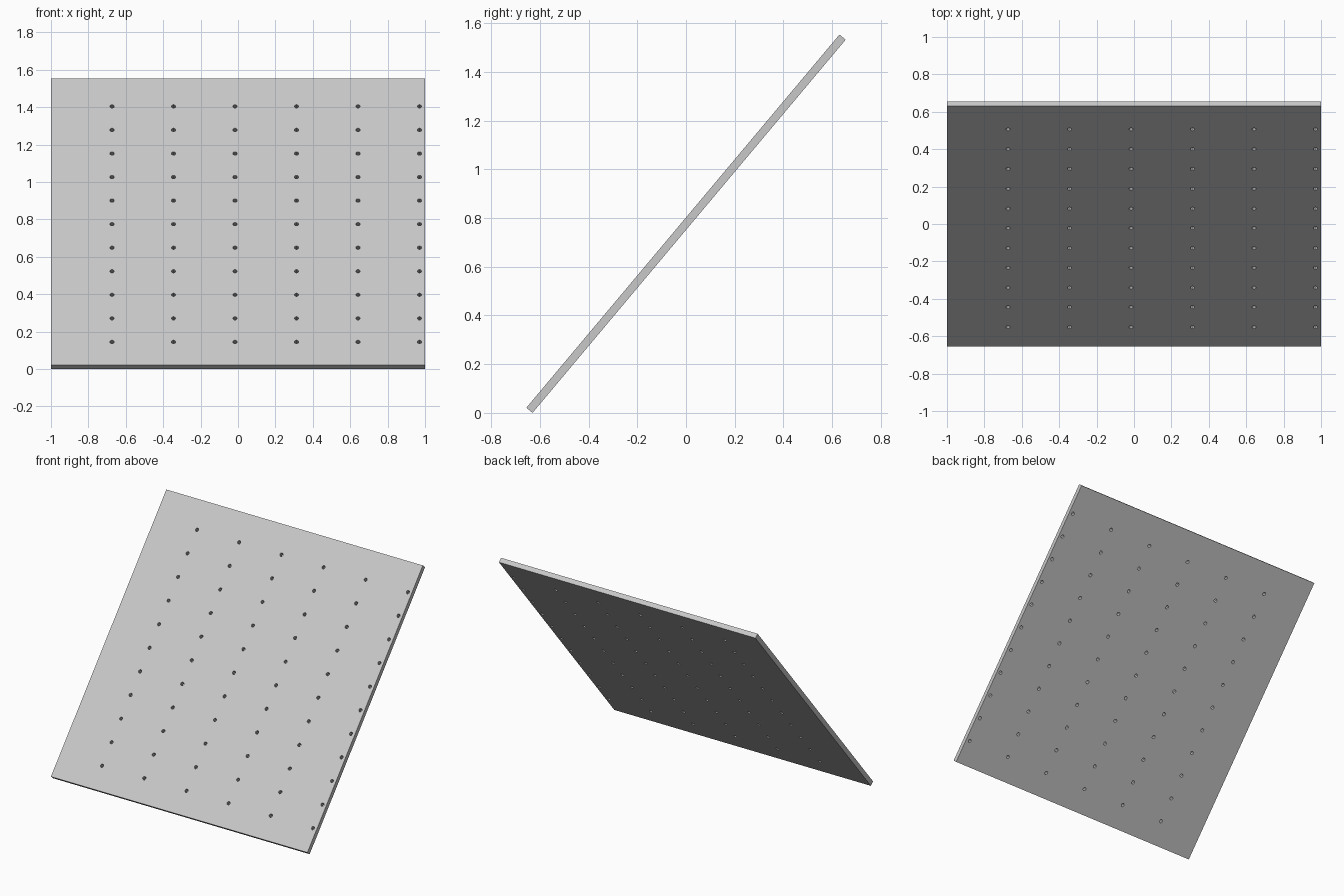
import bpy
import bmesh
from math import radians, sin, cos
from mathutils import Matrix

default = bpy.data.objects.get("Cube")
if default:
    bpy.data.objects.remove(default, do_unlink=True)

WIDTH, LENGTH, THICK = 2.0, 2.0, 0.033
TILT = radians(50)
COLS, ROWS = 6, 11
COL_STEP, ROW_STEP = 0.3288, 0.1644
OFFSET = -0.016          # hole pattern sits slightly off centre
HOLE_RADIUS = 0.012

grey = bpy.data.materials.new("light grey")
grey.use_nodes = True
colour = (0.58, 0.58, 0.58, 1)
grey.diffuse_color = colour
grey.node_tree.nodes["Principled BSDF"].inputs["Base Color"].default_value = colour


def add_object(name, bm):
    mesh = bpy.data.meshes.new(name)
    bm.to_mesh(mesh)
    bm.free()
    mesh.materials.append(grey)
    obj = bpy.data.objects.new(name, mesh)
    bpy.context.collection.objects.link(obj)
    return obj


# Flat panel
bm = bmesh.new()
bmesh.ops.create_cube(bm, size=1, matrix=Matrix.Diagonal((WIDTH, LENGTH, THICK, 1)))
panel = add_object("perforated_panel", bm)

# Grid of drills; the last column runs close to the left edge
bm = bmesh.new()
for c in range(COLS):
    for r in range(ROWS):
        x = OFFSET + (c - 2) * COL_STEP
        y = OFFSET + (r - (ROWS - 1) / 2) * ROW_STEP
        bmesh.ops.create_cone(bm, cap_ends=True, segments=8,
                              radius1=HOLE_RADIUS, radius2=HOLE_RADIUS,
                              depth=THICK * 3, matrix=Matrix.Translation((x, y, 0)))
drills = add_object("hole_cutter", bm)
drills.hide_render = True

# Cut the through holes
cut = panel.modifiers.new("holes", 'BOOLEAN')
cut.operation = 'DIFFERENCE'
cut.solver = 'EXACT'
cut.object = drills
bpy.context.view_layer.objects.active = panel
bpy.ops.object.modifier_apply(modifier=cut.name)
bpy.data.objects.remove(drills, do_unlink=True)

# Lean the panel back and rest its lower edge on the ground
height = LENGTH * sin(TILT) + THICK * cos(TILT)
panel.data.transform(Matrix.Translation((0, 0, height / 2)) @ Matrix.Rotation(TILT, 4, 'X'))
